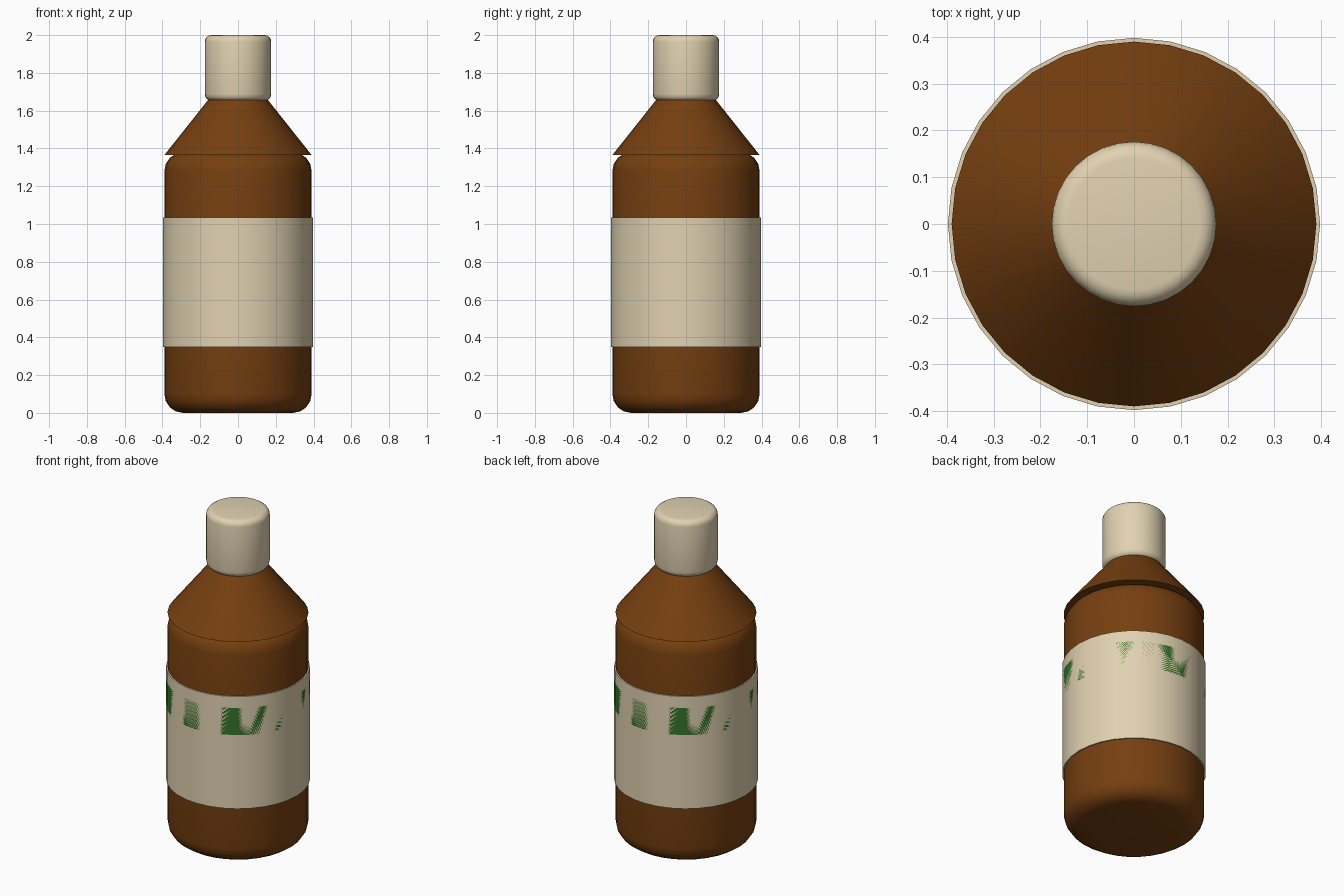
import bpy, math

if "Cube" in bpy.data.objects:
    bpy.data.objects.remove(bpy.data.objects["Cube"])


def material(name, rgb):
    m = bpy.data.materials.new(name)
    m.diffuse_color = (*rgb, 1)
    m.use_nodes = True
    m.node_tree.nodes["Principled BSDF"].inputs["Base Color"].default_value = m.diffuse_color
    return m


BROWN = material("amber brown", (0.18, 0.05, 0.005))
CREAM = material("cream", (0.75, 0.64, 0.44))
GREEN = material("leaf green", (0.035, 0.17, 0.022))


def lathe(name, profile, mat, closed=False, sides=32):
    """Revolve (radius, z) points round z; ends are capped unless the loop is closed."""
    verts, faces, n = [], [], len(profile)
    for r, z in profile:
        for i in range(sides):
            a = 2 * math.pi * i / sides
            verts.append((r * math.cos(a), r * math.sin(a), z))
    for k in range(n if closed else n - 1):
        lo, hi = k * sides, (k + 1) % n * sides
        for i in range(sides):
            j = (i + 1) % sides
            faces.append((lo + i, lo + j, hi + j, hi + i))
    if not closed:
        faces.append(tuple(reversed(range(sides))))
        faces.append(tuple(range((n - 1) * sides, n * sides)))
    mesh = bpy.data.meshes.new(name)
    mesh.from_pydata(verts, [], faces)
    mesh.materials.append(mat)
    ob = bpy.data.objects.new(name, mesh)
    bpy.context.collection.objects.link(ob)
    bpy.ops.object.select_all(action='DESELECT')
    ob.select_set(True)
    bpy.context.view_layer.objects.active = ob
    bpy.ops.object.shade_smooth_by_angle(angle=math.radians(35))
    return ob


def rounded(r, z0, z1, b, seg):
    """Profile of a cylinder with rounded rims."""
    arc = [math.pi / 2 * k / seg for k in range(seg + 1)]
    low = [(r - b + b * math.sin(a), z0 + b - b * math.cos(a)) for a in arc]
    high = [(r - b + b * math.cos(a), z1 - b + b * math.sin(a)) for a in arc]
    return low + high


# Bottle body, conical shoulder and cap
lathe("body", rounded(0.39, 0, 1.38, 0.10, 4), BROWN)
lathe("shoulder", [(0.39, 1.365), (0.15, 1.667)], BROWN)
lathe("cap", rounded(0.176, 1.652, 2.0, 0.035, 4), CREAM)

# Wrapped label, with a green stripe lying in its surface
lathe("label", [(0.388, 0.35), (0.398, 0.35), (0.398, 1.035), (0.388, 1.035)], CREAM, True)
lathe("label_stripe", [(0.389, 0.80), (0.398, 0.80), (0.398, 0.965), (0.389, 0.965)], GREEN, True)
